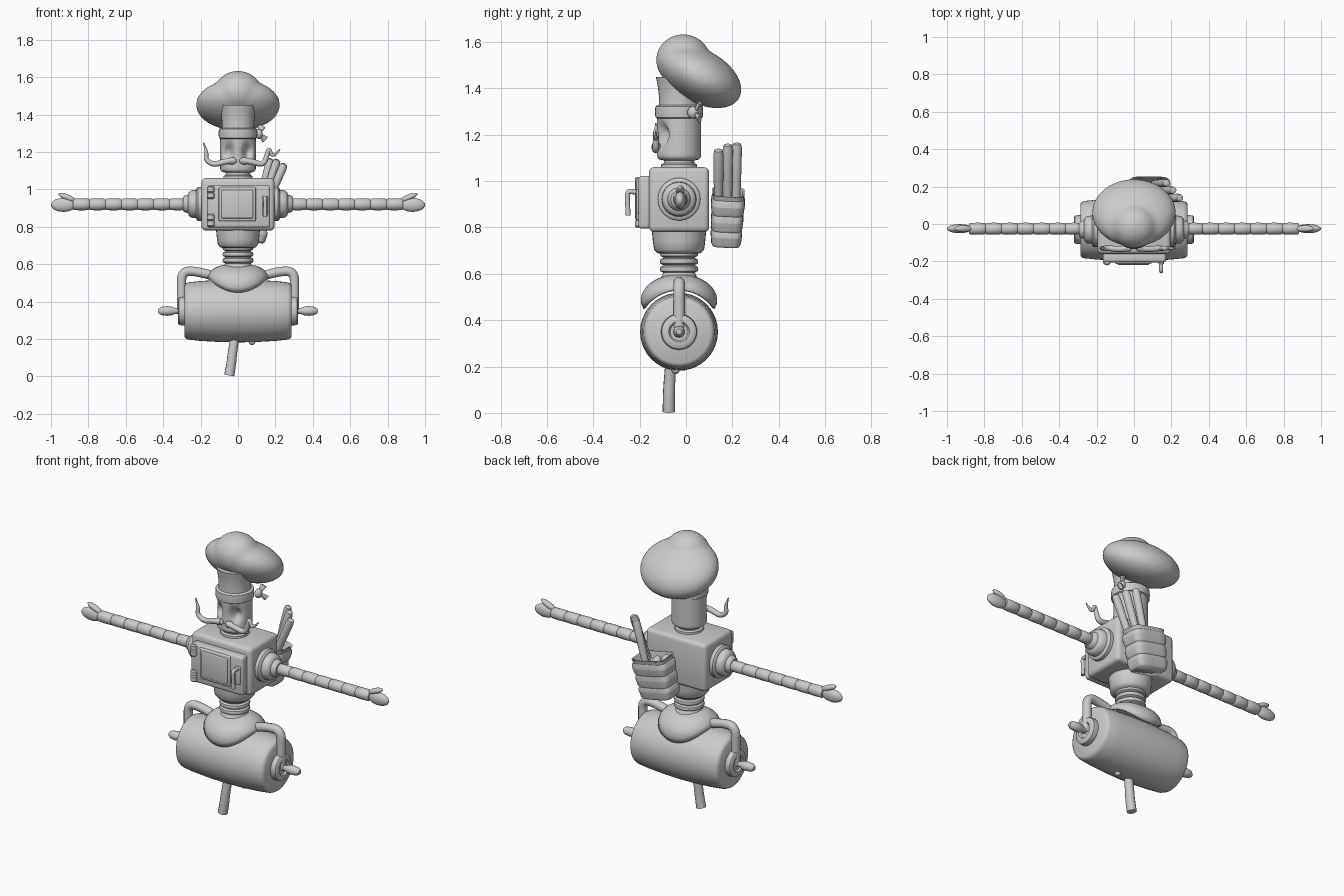
import bpy, bmesh, math
from mathutils import Matrix, Euler, Vector

if "Cube" in bpy.data.objects:
    bpy.data.objects.remove(bpy.data.objects["Cube"])

GREY = bpy.data.materials.new("plain grey")
GREY.diffuse_color = (0.6, 0.6, 0.6, 1)
GREY.use_nodes = True
GREY.node_tree.nodes["Principled BSDF"].inputs["Base Color"].default_value = GREY.diffuse_color
Y0 = -0.03            # body axis
HALF = math.pi / 2


def finish(name, bm, loc=(0, 0, 0), rot=(0, 0, 0), scale=(1, 1, 1), angle=40):
    bmesh.ops.remove_doubles(bm, verts=bm.verts, dist=1e-5)
    bmesh.ops.recalc_face_normals(bm, faces=bm.faces)
    me = bpy.data.meshes.new(name)
    bm.to_mesh(me)
    bm.free()
    ob = bpy.data.objects.new(name, me)
    bpy.context.scene.collection.objects.link(ob)
    ob.location, ob.rotation_euler, ob.scale = loc, rot, scale
    me.materials.append(GREY)
    pick(ob)
    bpy.ops.object.shade_smooth_by_angle(angle=math.radians(angle))
    return ob


def pick(ob):
    bpy.ops.object.select_all(action='DESELECT')
    ob.select_set(True)
    bpy.context.view_layer.objects.active = ob


def lathe(name, profile, loc, rot=(0, 0, 0), scale=(1, 1, 1), seg=32, p=2):
    """Spin (radius, height) points; p > 2 makes the section squarer."""
    bm = bmesh.new()
    rings = []
    for r, h in profile:
        ring = []
        for i in range(seg):
            a = 2 * math.pi * i / seg
            c, s = math.cos(a), math.sin(a)
            k = max(r, 1e-7) / (abs(c) ** p + abs(s) ** p) ** (1 / p)
            ring.append(bm.verts.new((c * k, s * k, h)))
        rings.append(ring)
    for a, b in zip(rings, rings[1:]):
        for i in range(seg):
            j = (i + 1) % seg
            bm.faces.new((a[i], a[j], b[j], b[i]))
    if profile[0][0] > 0:
        bm.faces.new(rings[0])
    if profile[-1][0] > 0:
        bm.faces.new(rings[-1])
    return finish(name, bm, loc, rot, scale)


def ball(name, loc, radii, rot=(0, 0, 0)):
    bm = bmesh.new()
    bmesh.ops.create_uvsphere(bm, u_segments=24, v_segments=14, radius=1)
    return finish(name, bm, loc, rot, radii)


def box(name, lo, hi, bevel):
    bm = bmesh.new()
    lo, hi = Vector(lo), Vector(hi)
    bmesh.ops.create_cube(bm, size=1, matrix=Matrix.Translation((lo + hi) / 2) @ Matrix.Diagonal((*(hi - lo), 1)))
    bmesh.ops.bevel(bm, geom=bm.edges[:], offset=bevel, segments=3, profile=0.5, affect='EDGES')
    return finish(name, bm)


def tube(name, pts):
    """Smooth tube through (x, y, z, radius) points."""
    cu = bpy.data.curves.new(name, 'CURVE')
    cu.dimensions = '3D'
    cu.bevel_depth, cu.bevel_resolution, cu.use_fill_caps = 1.0, 4, True
    sp = cu.splines.new('NURBS')
    sp.points.add(len(pts) - 1)
    for q, (x, y, z, r) in zip(sp.points, pts):
        q.co, q.radius = (x, y, z, 1), r
    sp.order_u, sp.use_endpoint_u, sp.resolution_u = 3, True, 6
    ob = bpy.data.objects.new(name, cu)
    bpy.context.scene.collection.objects.link(ob)
    pick(ob)
    bpy.ops.object.convert(target='MESH')
    ob = bpy.context.object
    ob.data.materials.clear()
    ob.data.materials.append(GREY)
    bpy.ops.object.shade_smooth_by_angle(angle=math.radians(50))
    return ob


# barrel wheel lying along x
half = [(0.168, 0), (0.166, 0.1), (0.160, 0.2), (0.153, 0.265), (0.147, 0.28), (0.135, 0.287)]
lathe("barrel_wheel", [(r, -h) for r, h in half[::-1]] + half[1:], (0, Y0, 0.35), (0, HALF, 0), seg=40)

# saddle draped over the barrel
bm = bmesh.new()
N, M = 40, 14
rows = []
for j in range(M + 1):
    t = max(j / M, 0.001)
    row = []
    for i in range(N):
        f = 2 * math.pi * i / N
        c, s = math.cos(f), math.sin(f)
        a = 1.0 * t * s
        r = 0.182 + 0.066 * (1 - t ** 4) ** 0.8
        row.append(bm.verts.new((0.165 * t * c, Y0 + r * math.sin(a), 0.35 + r * math.cos(a))))
    rows.append(row)
for a, b in zip(rows, rows[1:]):
    for i in range(N):
        bm.faces.new((a[i], b[i], b[(i + 1) % N], a[(i + 1) % N]))
bm.faces.new(rows[0])
saddle = finish("saddle", bm)
sol = saddle.modifiers.new("thickness", 'SOLIDIFY')
sol.thickness, sol.offset = 0.01, -1

# waist bellows, lower bowl
bellows = [(0.08, 0.58)]
for i in range(3):
    z = 0.605 + i * 0.033
    bellows += [(0.068, z), (0.08, z + 0.006), (0.083, z + 0.015), (0.08, z + 0.025), (0.068, z + 0.031)]
lathe("waist_bellows", bellows, (0, Y0, 0))
lathe("lower_bowl", [(0.07, 0.685), (0.095, 0.69), (0.108, 0.705), (0.113, 0.74), (0.118, 0.79)], (0, Y0, 0))

# oven torso with door, window, hinges and handle
box("oven_torso", (-0.195, -0.16, 0.78), (0.195, 0.10, 1.06), 0.022)
box("oven_door", (-0.165, -0.205, 0.795), (0.172, -0.15, 1.022), 0.014)
box("window_frame", (-0.103, -0.213, 0.83), (0.095, -0.19, 1.012), 0.008)
box("oven_window", (-0.088, -0.219, 0.845), (0.08, -0.20, 0.997), 0.005)
for z in (0.80, 0.95):
    lathe("door_hinge", [(0.014, 0), (0.021, 0.006), (0.021, 0.03), (0.014, 0.034), (0.021, 0.039),
                         (0.021, 0.062), (0.014, 0.068)], (-0.145, -0.2, z), seg=20)
box("handle_plate", (0.13, -0.215, 0.86), (0.16, -0.2, 0.965), 0.005)
tube("door_handle", [(0.145, -0.2, 0.952, 0.011), (0.145, -0.235, 0.955, 0.011), (0.145, -0.253, 0.955, 0.011),
                     (0.145, -0.253, 0.92, 0.01), (0.145, -0.25, 0.852, 0.011)])

# mirrored limbs and hub parts
for s in (-1, 1):
    side = (0, s * HALF, 0)
    tube("fork_tube", [(s * 0.302, Y0, z, 0.025) for z in (0.34, 0.46)] +
         [(s * 0.302, Y0, 0.565, 0.025), (s * 0.2, Y0, 0.56, 0.025), (s * 0.11, Y0, 0.53, 0.025)])
    lathe("wheel_hub", [(0.075, 0.28), (0.078, 0.29), (0.075, 0.315), (0.066, 0.322), (0.045, 0.322), (0.038, 0.312)],
          (0, Y0, 0.35), side)
    lathe("foot_peg", [(0.015, 0.30), (0.015, 0.335), (0.024, 0.355), (0.026, 0.38), (0.022, 0.41),
                       (0.012, 0.424), (0, 0.427)], (0, Y0, 0.35), side, seg=20)
    lathe("shoulder", [(0.092, 0.185), (0.092, 0.215), (0.085, 0.222), (0.075, 0.224), (0.073, 0.25), (0.064, 0.262),
                       (0.05, 0.267), (0.044, 0.285), (0.036, 0.293)], (0, Y0, 0.922), side)
    arm = []
    for i in range(7):
        x = 0.28 + i * 0.0857
        arm += [(0.026, x), (0.031, x + 0.006), (0.032, x + 0.04), (0.031, x + 0.08)]
    lathe("arm", arm + [(0.026, 0.882)], (0, -0.025, 0.92), side, seg=20)
    ball("mitten", (s * 0.933, -0.025, 0.917), (0.067, 0.024, 0.037))
    ball("thumb", (s * 0.912, -0.025, 0.957), (0.052, 0.018, 0.016), (0, -0.4 * s, 0))

# neck and head with eye sockets
lathe("neck", [(0.09, 1.05), (0.078, 1.058), (0.077, 1.072), (0.066, 1.078), (0.064, 1.11)], (0, Y0, 0))
lathe_head = [(0.07, 1.09), (0.085, 1.093), (0.093, 1.102)] + [(0.095, 1.11 + 0.01 * i) for i in range(19)]
head = lathe("head", lathe_head, (0, Y0, 0), seg=72)
for v in head.data.vertices:
    if v.co.y < 0:
        v.co.y += 0.045 * math.exp(-((abs(v.co.x) - 0.05) / 0.024) ** 2 - ((v.co.z - 1.2) / 0.042) ** 2)

# moustache
for s in (-1, 1):
    ball("moustache_root", (s * 0.035, -0.128, 1.152), (0.028, 0.018, 0.019))
tube("moustache_left", [(-0.02, -0.13, 1.155, 0.016), (-0.07, -0.135, 1.15, 0.016), (-0.13, -0.13, 1.13, 0.015),
                        (-0.175, -0.13, 1.16, 0.013), (-0.165, -0.13, 1.2, 0.01), (-0.185, -0.13, 1.25, 0.003)])
tube("moustache_right", [(0.02, -0.13, 1.155, 0.016), (0.07, -0.135, 1.15, 0.016), (0.135, -0.13, 1.13, 0.015),
                         (0.155, -0.13, 1.18, 0.013), (0.165, -0.13, 1.225, 0.011), (0.185, -0.13, 1.165, 0.01),
                         (0.225, -0.13, 1.215, 0.003)])

# hat band with knot, stem and puffy top
lathe("hat_band", [(0.094, 1.27), (0.102, 1.275), (0.104, 1.3), (0.102, 1.322), (0.092, 1.328)], (0, Y0, 0))
ball("band_knot", (0.112, 0.03, 1.296), (0.02, 0.024, 0.026))
for a, b in ((0.35, -0.5), (2.3, -0.5)):
    lathe("knot_tail", [(0.006, 0), (0.014, 0.025), (0.02, 0.05), (0, 0.046)], (0.112, 0.035, 1.296), (b, a, 0),
          (1, 0.5, 1), seg=16)
lathe("hat_stem", [(0.088, 1.32), (0.086, 1.36), (0.092, 1.41), (0.1, 1.45)], (0, Y0, 0))
bm = bmesh.new()
for loc, rot, rad in (((0, -0.012, 1.522), 0, (0.125, 0.118, 0.112)),
                      ((0, 0.06, 1.452), -0.5, (0.225, 0.195, 0.115))):
    bmesh.ops.create_uvsphere(bm, u_segments=40, v_segments=24, radius=1,
                              matrix=Matrix.LocRotScale(Vector(loc), Euler((rot, 0, 0)), Vector(rad)))
puff = finish("hat_puff", bm)
rm = puff.modifiers.new("merge", 'REMESH')
rm.mode, rm.voxel_size, rm.use_smooth_shade = 'VOXEL', 0.012, True
sm = puff.modifiers.new("soften", 'SMOOTH')
sm.factor, sm.iterations = 0.5, 8

# back basket with long loaves
lathe("bread_basket", [(0.84, 0), (0.92, 0.012), (0.97, 0.045), (0.95, 0.06), (0.88, 0.068), (0.96, 0.078), (1.0, 0.11),
                       (0.98, 0.13), (0.92, 0.138), (1.0, 0.148), (1.05, 0.18), (1.02, 0.2), (0.95, 0.207), (1.0, 0.228),
                       (0.88, 0.226), (0.84, 0.195), (0, 0.195)],
      (0.045, 0.172, 0.73), (-0.05, 0.2, 0), (0.108, 0.07, 1), seg=48, p=5)
for base, tip in (((0.14, 0.14, 0.89), (0.25, 0.14, 1.14)), ((0.12, 0.18, 0.89), (0.212, 0.18, 1.163)),
                  ((0.105, 0.215, 0.89), (0.175, 0.22, 1.168))):
    d = Vector(tip) - Vector(base)
    L = d.length
    lathe("long_loaf", [(0.018, 0), (0.021, L * 0.5), (0.022, L - 0.03), (0.018, L - 0.008), (0, L)],
          base, d.to_track_quat('Z', 'Y').to_euler(), seg=16)
for x, y in ((0.03, 0.16), (0.06, 0.2)):
    lathe("small_roll", [(0.03, 0), (0.028, 0.04), (0.015, 0.065), (0, 0.075)], (x, y, 0.905), (0, -0.3, 0), seg=16)

# hose and plug under the barrel
tube("bottom_hose", [(-0.015, -0.065, 0.22, 0.024), (-0.03, -0.072, 0.13, 0.025), (-0.035, -0.074, 0.07, 0.026),
                     (-0.047, -0.074, 0.005, 0.027)])
ball("bottom_plug", (0.075, -0.045, 0.186), (0.018, 0.018, 0.018))
